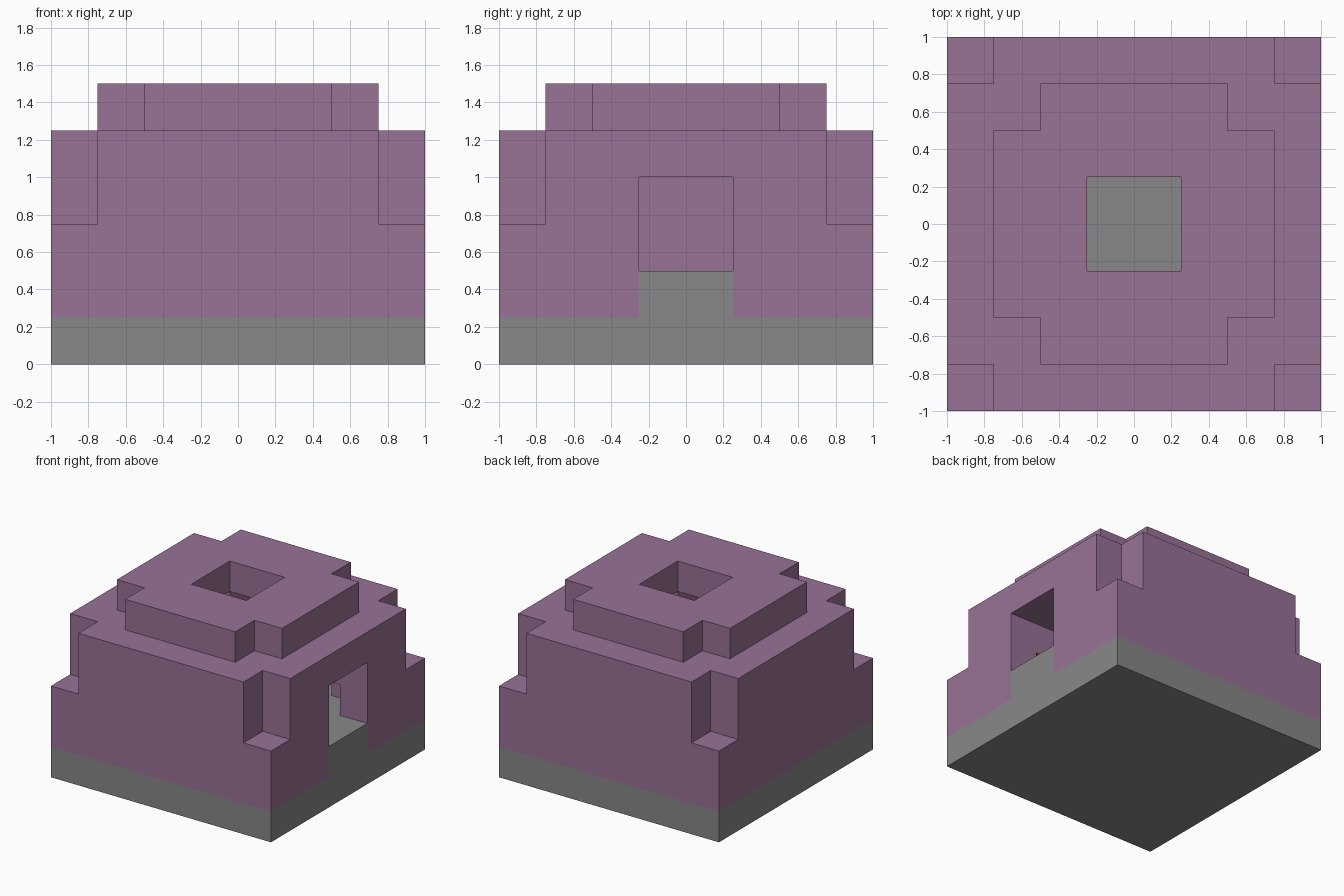
import bpy
import bmesh
from mathutils import Vector

cube = bpy.data.objects.get("Cube")
if cube:
    bpy.data.objects.remove(cube, do_unlink=True)

STEP = 0.25          # edge length of one building block
SIDE, LAYERS = 8, 6  # blocks along each side, and in height


def make_material(name, color):
    mat = bpy.data.materials.new(name)
    mat.use_nodes = True
    mat.diffuse_color = (*color, 1)
    bsdf = mat.node_tree.nodes["Principled BSDF"]
    bsdf.inputs["Base Color"].default_value = (*color, 1)
    return mat


purple = make_material("muted purple", (0.314, 0.168, 0.305))
gray = make_material("stone gray", (0.246, 0.246, 0.246))


def centre(cell):
    i, j, k = cell
    return Vector(((i + 0.5) * STEP - 1, (j + 0.5) * STEP - 1, (k + 0.5) * STEP))


def in_outline(cell):
    """Stepped outer silhouette: square body, notched upper corners, cross-shaped cap."""
    p = centre(cell)
    ax, ay = abs(p.x), abs(p.y)
    if not all(0 <= c < n for c, n in zip(cell, (SIDE, SIDE, LAYERS))):
        return False
    if p.z > 1.25:
        return max(ax, ay) < 0.75 and min(ax, ay) < 0.5 or max(ax, ay) < 0.5
    if p.z > 0.75:
        return min(ax, ay) < 0.75
    return True


def in_room(cell):
    """Rounded chamber, plus the doorway in the left side and the roof opening."""
    p = centre(cell)
    chamber = (p - Vector((0, 0, 0.5))).length < 0.78
    doorway = p.x > 0 and abs(p.y) < 0.25 and 0.25 < p.z < 1
    skylight = max(abs(p.x), abs(p.y)) < 0.25 and p.z > 1
    return chamber or doorway or skylight


def is_floor(cell):
    z = centre(cell).z
    return in_outline(cell) and (z < 0.25 or (z < 0.5 and in_room(cell)))


def is_shell(cell):
    return in_outline(cell) and not in_room(cell) and not is_floor(cell)


def build_blocks(name, rule, mat):
    """Skin the blocks chosen by a rule, keeping only faces open to the air."""
    bm = bmesh.new()
    cells = [(i, j, k) for i in range(SIDE) for j in range(SIDE) for k in range(LAYERS)]
    for cell in filter(rule, cells):
        for axis in range(3):
            for sign in (-1, 1):
                near = list(cell)
                near[axis] += sign
                if is_floor(near) or is_shell(near):
                    continue
                normal, u = Vector((0, 0, 0)), Vector((0, 0, 0))
                normal[axis] = sign
                u[(axis + 1) % 3] = 1
                v = normal.cross(u)
                mid = centre(cell) + normal * STEP / 2
                corners = (-u - v, u - v, u + v, v - u)
                bm.faces.new([bm.verts.new(mid + c * STEP / 2) for c in corners])
    bmesh.ops.remove_doubles(bm, verts=bm.verts, dist=0.001)
    mesh = bpy.data.meshes.new(name)
    bm.to_mesh(mesh)
    bm.free()
    mesh.materials.append(mat)
    obj = bpy.data.objects.new(name, mesh)
    bpy.context.collection.objects.link(obj)
    return obj


# Stone base with raised room floor and door sill
build_blocks("stone_floor", is_floor, gray)
# Hollow domed hut with door and roof opening
build_blocks("hut_shell", is_shell, purple)
